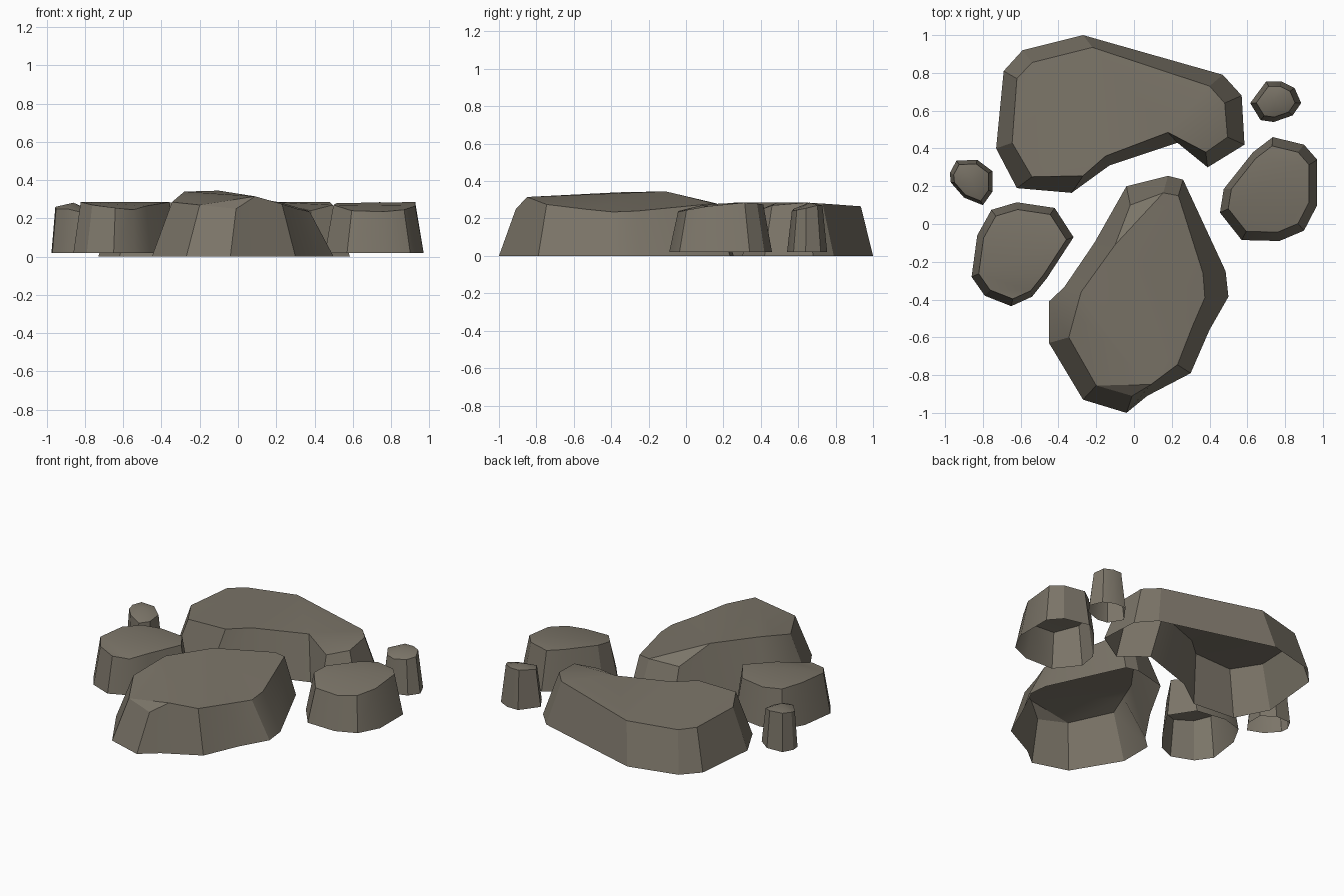
import bpy, bmesh, math

stone_mat = bpy.data.materials.new("stone")
stone_mat.diffuse_color = (0.2, 0.178, 0.14, 1)


def make_stone(name, base, top, creases=(), peak=None):
    """Open-bottomed stone: wall between two rings, top split along creases or fanned to a peak."""
    bm = bmesh.new()
    lo = [bm.verts.new(p) for p in base]
    hi = [bm.verts.new(p) for p in top]
    n = len(lo)
    for i in range(n):
        j = (i + 1) % n
        bm.faces.new((lo[i], lo[j], hi[j], hi[i]))
    if peak:
        c = bm.verts.new(peak)
        for i in range(n):
            bm.faces.new((hi[i], hi[(i + 1) % n], c))
    else:
        bm.faces.new(hi)
        for a, b in creases:
            face = next(f for f in bm.faces if hi[a] in f.verts and hi[b] in f.verts)
            bmesh.utils.face_split(face, hi[a], hi[b])
    bmesh.ops.triangulate(bm, faces=[f for f in bm.faces if len(f.verts) > 4])
    mesh = bpy.data.meshes.new(name)
    bm.to_mesh(mesh)
    bm.free()
    mesh.materials.append(stone_mat)
    obj = bpy.data.objects.new(name, mesh)
    bpy.context.collection.objects.link(obj)
    bpy.ops.object.select_all(action='DESELECT')
    obj.select_set(True)
    bpy.context.view_layer.objects.active = obj
    bpy.ops.object.shade_smooth_by_angle(angle=math.radians(28))


def big_stone(name, rows, creases):
    """Rows: base x, base y, top x, top y, top z."""
    make_stone(name, [(r[0], r[1], 0) for r in rows], [r[2:] for r in rows], creases)


def tapered_stone(name, rows, z0, scale, creases=(), peak=None):
    """Rows: base x, base y, top z. The top ring is the base ring scaled about its middle."""
    cx = (min(r[0] for r in rows) + max(r[0] for r in rows)) / 2
    cy = (min(r[1] for r in rows) + max(r[1] for r in rows)) / 2
    top = [(cx + (x - cx) * scale, cy + (y - cy) * scale, z) for x, y, z in rows]
    make_stone(name, [(x, y, z0) for x, y, z in rows], top, creases, peak)


# Large curved stone at the back
big_stone("back_stone", [
    (-0.62, 0.19, -0.54, 0.25, 0.28), (-0.33, 0.165, -0.27, 0.255, 0.285),
    (-0.13, 0.31, -0.15, 0.36, 0.285), (0.23, 0.43, 0.18, 0.485, 0.285),
    (0.39, 0.30, 0.38, 0.38, 0.24), (0.585, 0.42, 0.495, 0.46, 0.27),
    (0.57, 0.68, 0.48, 0.64, 0.285), (0.47, 0.79, 0.40, 0.73, 0.28),
    (-0.27, 1.0, -0.22, 0.935, 0.265), (-0.59, 0.92, -0.54, 0.855, 0.26),
    (-0.69, 0.81, -0.62, 0.77, 0.265), (-0.73, 0.40, -0.645, 0.43, 0.275),
], [(0, 8), (3, 7), (3, 6), (3, 8)])

# Large pear-shaped stone at the front
big_stone("front_stone", [
    (-0.04, -1.0, -0.01, -0.91, 0.25), (0.07, -0.91, 0.09, -0.85, 0.315),
    (0.30, -0.79, 0.23, -0.745, 0.275), (0.40, -0.56, 0.31, -0.54, 0.25),
    (0.50, -0.385, 0.375, -0.39, 0.235), (0.485, -0.25, 0.365, -0.26, 0.24),
    (0.26, 0.235, 0.235, 0.15, 0.28), (0.18, 0.255, 0.155, 0.165, 0.28),
    (-0.04, 0.20, -0.02, 0.10, 0.25), (-0.21, -0.10, -0.10, -0.11, 0.345),
    (-0.37, -0.335, -0.28, -0.36, 0.34), (-0.45, -0.41, -0.31, -0.47, 0.315),
    (-0.45, -0.63, -0.345, -0.60, 0.285), (-0.27, -0.93, -0.20, -0.855, 0.27),
], [(9, 7), (10, 1), (9, 1), (9, 5)])

# Medium stones either side
tapered_stone("left_stone", [
    (-0.65, -0.435, 0.255), (-0.54, -0.385, 0.245), (-0.46, -0.285, 0.265),
    (-0.32, -0.07, 0.285), (-0.42, 0.085, 0.27), (-0.62, 0.115, 0.265),
    (-0.755, 0.075, 0.27), (-0.83, -0.06, 0.285), (-0.86, -0.28, 0.285),
    (-0.79, -0.38, 0.27)], 0.02, 0.86, [(8, 2), (7, 3)])

tapered_stone("right_stone", [
    (0.57, -0.085, 0.24), (0.77, -0.09, 0.235), (0.90, -0.035, 0.245),
    (0.97, 0.10, 0.265), (0.97, 0.34, 0.285), (0.90, 0.42, 0.28),
    (0.735, 0.46, 0.275), (0.63, 0.38, 0.28), (0.475, 0.185, 0.28),
    (0.455, 0.06, 0.27)], 0.02, 0.83, [(9, 3), (8, 4)])

# Small pebbles, domed to a point
tapered_stone("back_right_pebble", [
    (0.615, 0.64, 0.26), (0.67, 0.55, 0.25), (0.74, 0.54, 0.24),
    (0.84, 0.575, 0.245), (0.885, 0.64, 0.255), (0.85, 0.72, 0.27),
    (0.78, 0.755, 0.27), (0.70, 0.755, 0.27)], 0.02, 0.76, peak=(0.74, 0.66, 0.285))

tapered_stone("left_pebble", [
    (-0.90, 0.14, 0.25), (-0.80, 0.10, 0.23), (-0.75, 0.17, 0.23),
    (-0.75, 0.28, 0.24), (-0.83, 0.34, 0.26), (-0.94, 0.335, 0.265),
    (-0.975, 0.27, 0.26), (-0.97, 0.22, 0.25)], 0.02, 0.82, peak=(-0.86, 0.23, 0.282))
